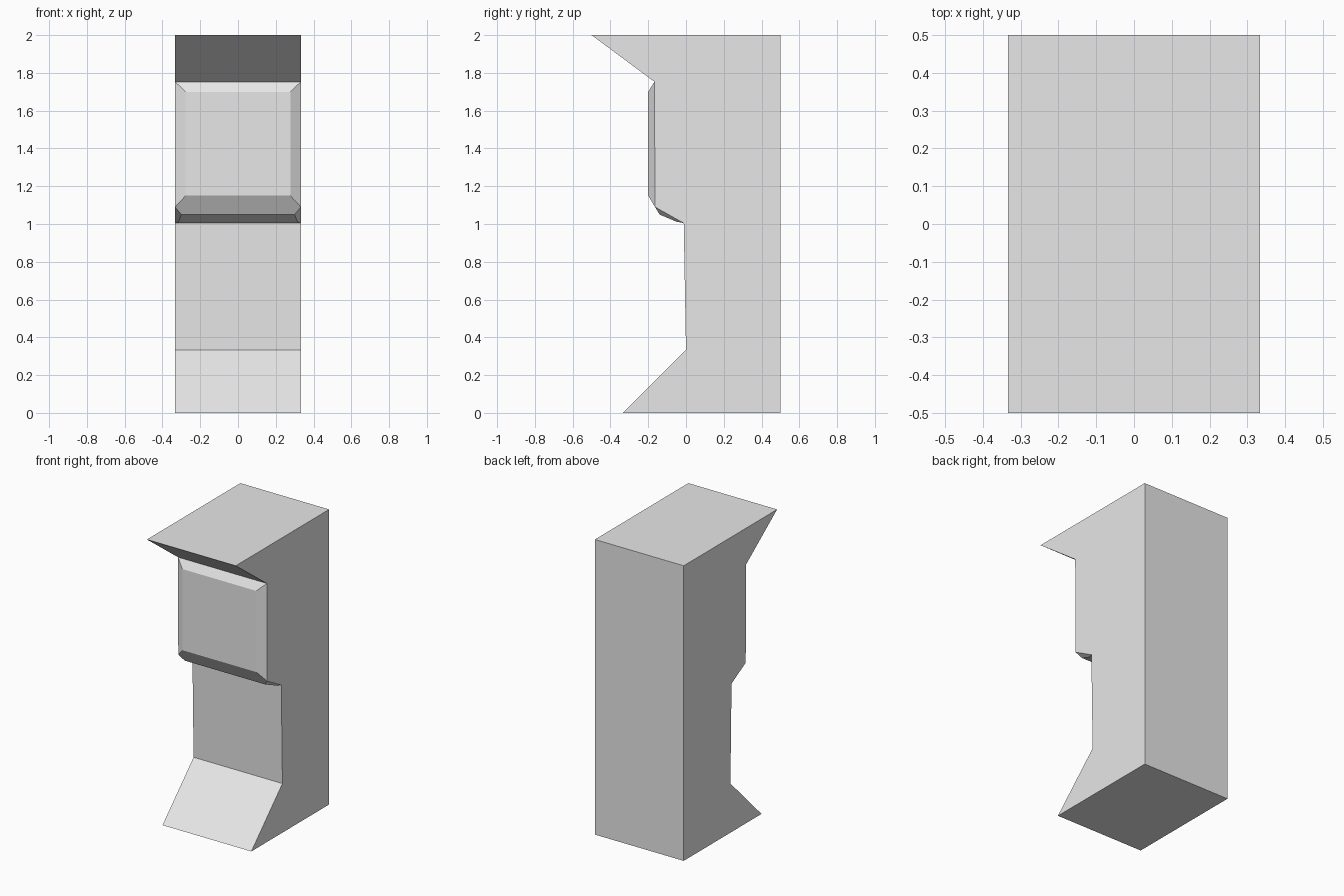
import bpy, bmesh

if "Cube" in bpy.data.objects:
    bpy.data.objects.remove(bpy.data.objects["Cube"])

W = 0.333  # half width of the cabinet

grey = bpy.data.materials.new("light grey")
grey.diffuse_color = (0.8, 0.8, 0.8, 1)
grey.use_nodes = True
grey.node_tree.nodes["Principled BSDF"].inputs["Base Color"].default_value = grey.diffuse_color

bm = bmesh.new()


def pair(y, z, x=W):
    """Left and right vertex of one profile point."""
    return bm.verts.new((-x, y, z)), bm.verts.new((x, y, z))


def strip(a, b):
    """Face spanning the full width between two vertex pairs."""
    bm.faces.new((a[0], a[1], b[1], b[0]))


# Side outline, from the back bottom round to the front toe
outline = [pair(y, z) for y, z in [
    (0.5, 0), (0.5, 2), (-0.5, 2), (-0.167, 1.753), (-0.164, 1.09),
    (-0.012, 1.005), (0.0, 0.333), (-0.333, 0)]]
n = len(outline)
for i in range(n):
    if i not in (3, 4):  # the raised panel covers these two spans
        strip(outline[i], outline[(i + 1) % n])
for s in (0, 1):  # side walls
    bm.faces.new([p[s] for p in outline])

# Raised screen panel with bevelled border
top, mid, low = outline[3:6]
screen_top = pair(-0.2, 1.70, 0.277)
screen_low = pair(-0.2, 1.15, 0.277)
lip = pair(-0.14, 1.05, 0.30)
lip_end = pair(-0.05, 1.012, 0.315)
strip(top, screen_top)
strip(screen_top, screen_low)
bm.faces.new((screen_low[0], screen_low[1], mid[1], lip[1], lip[0], mid[0]))
for s in (0, 1):
    bm.faces.new((top[s], mid[s], screen_low[s], screen_top[s]))

# Bevelled underside of the panel
strip(lip, lip_end)
strip(lip_end, low)
for s in (0, 1):
    bm.faces.new((mid[s], lip[s], lip_end[s]))
    bm.faces.new((mid[s], lip_end[s], low[s]))

bmesh.ops.recalc_face_normals(bm, faces=bm.faces)
mesh = bpy.data.meshes.new("cabinet")
bm.to_mesh(mesh)
bm.free()
mesh.materials.append(grey)
bpy.context.collection.objects.link(bpy.data.objects.new("cabinet", mesh))
